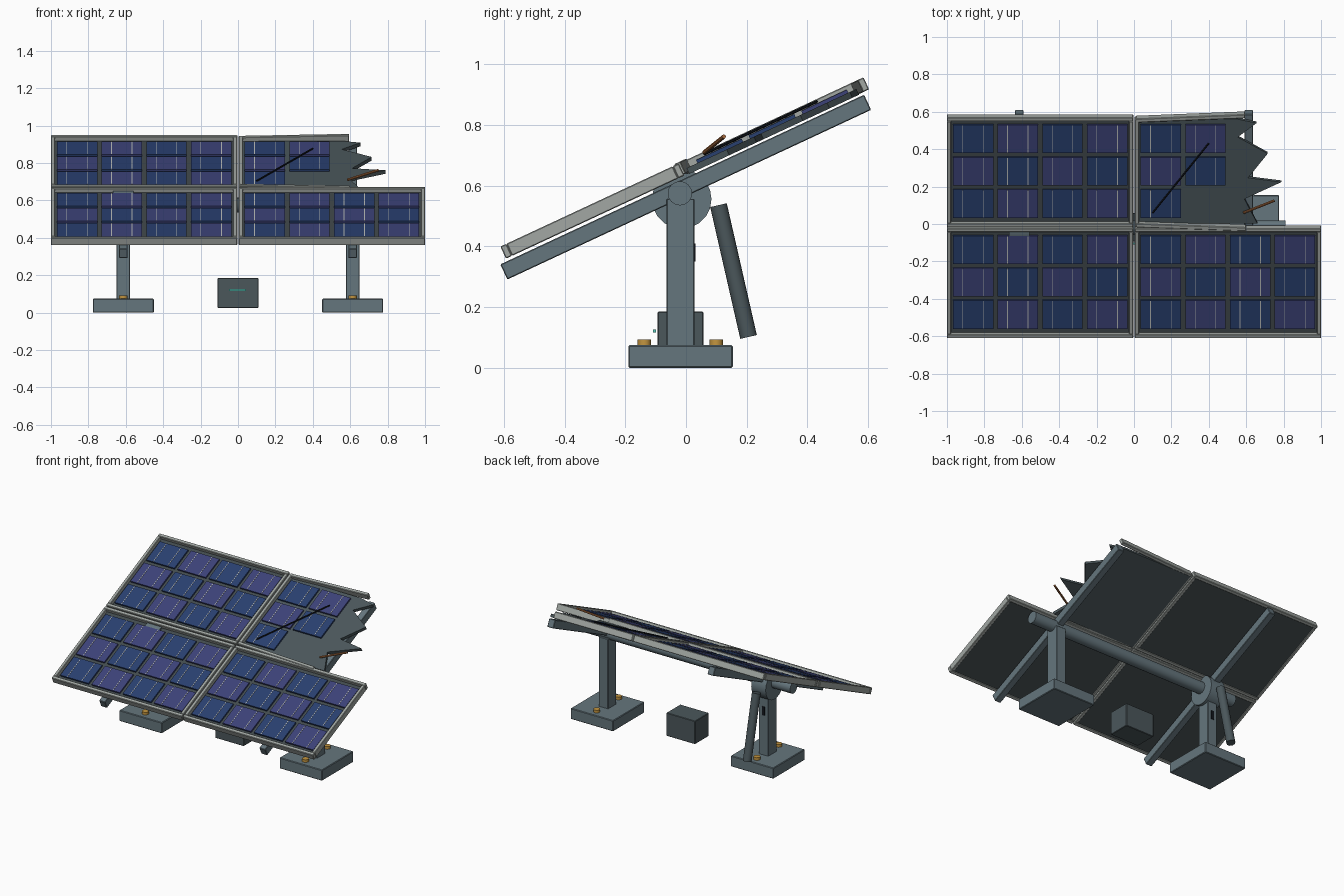
import bpy, bmesh
from math import radians
from mathutils import Matrix, Vector

if "Cube" in bpy.data.objects:
    bpy.data.objects.remove(bpy.data.objects["Cube"])


def mat(name, r, g, b):
    m = bpy.data.materials.new(name)
    m.diffuse_color = (r, g, b, 1)
    m.use_nodes = True
    m.node_tree.nodes["Principled BSDF"].inputs["Base Color"].default_value = m.diffuse_color
    return m


SLATE = mat("slate", 0.13, 0.18, 0.205)
DARK = mat("dark_slate", 0.07, 0.095, 0.105)
FRAME = mat("frame_grey", 0.36, 0.39, 0.37)
BACK = mat("backing", 0.055, 0.07, 0.075)
BLUE = mat("cell_blue", 0.022, 0.05, 0.16)
PURPLE = mat("cell_purple", 0.045, 0.055, 0.19)
LINE = mat("busbar", 0.5, 0.52, 0.5)
BLACK = mat("crack", 0.006, 0.008, 0.012)
BOLT = mat("brass", 0.55, 0.3, 0.05)
COPPER = mat("copper", 0.4, 0.15, 0.05)
TEAL = mat("teal", 0.1, 0.6, 0.5)

# tilted frame: x across, y up the slope, z along the panel normal
TILT = Matrix.Translation((0, -0.02, 0.575)) @ Matrix.Rotation(radians(25), 4, 'X')
FLAT = Matrix()


def finish(name, bm, material, matrix=FLAT, bevel=0):
    me = bpy.data.meshes.new(name)
    bm.to_mesh(me)
    bm.free()
    me.materials.append(material)
    ob = bpy.data.objects.new(name, me)
    ob.matrix_world = matrix
    bpy.context.collection.objects.link(ob)
    if bevel:
        b = ob.modifiers.new("bevel", 'BEVEL')
        b.width, b.segments = bevel, 1
    return ob


def boxes(name, items, material, matrix=FLAT, bevel=0):
    """items: (x0, x1, y0, y1, z0, z1[, spin in degrees about the x0 end])"""
    bm = bmesh.new()
    for x0, x1, y0, y1, z0, z1, *spin in items:
        m = Matrix.Translation(((x0 + x1) / 2, (y0 + y1) / 2, (z0 + z1) / 2))
        m = m @ Matrix.Diagonal((x1 - x0, y1 - y0, z1 - z0, 1))
        if spin:
            p = Matrix.Translation((x0, (y0 + y1) / 2, 0))
            m = p @ Matrix.Rotation(radians(spin[0]), 4, 'Z') @ p.inverted() @ m
        bmesh.ops.create_cube(bm, size=1, matrix=m)
    return finish(name, bm, material, matrix, bevel)


def rod(name, a, b, r, material, sides=16, matrix=FLAT, smooth=True):
    a, b = Vector(a), Vector(b)
    d = b - a
    m = Matrix.Translation((a + b) / 2) @ d.to_track_quat('Z', 'Y').to_matrix().to_4x4()
    bm = bmesh.new()
    bmesh.ops.create_cone(bm, cap_ends=True, segments=sides, radius1=r, radius2=r,
                          depth=d.length, matrix=m)
    ob = finish(name, bm, material, matrix)
    if smooth:
        bpy.context.view_layer.objects.active = ob
        ob.select_set(True)
        bpy.ops.object.shade_smooth_by_angle(angle=radians(35))
        ob.select_set(False)
    return ob


W = 0.022            # frame bar width
N0, N1 = 0.047, 0.091  # frame depth along the normal


def cells(name, cx, cu, keep):
    groups = {BLUE: [], PURPLE: []}
    lines = []
    for col in range(4):
        for row in range(3):
            if not keep(col, row):
                continue
            x, u = cx + (col - 1.5) * 0.239, cu + (row - 1) * 0.191
            groups[PURPLE if (col + row) % 2 else BLUE].append(
                (x - 0.108, x + 0.108, u - 0.083, u + 0.083, 0.064, 0.077))
            for dx in (-0.055, 0.055):
                lines.append((x + dx - 0.002, x + dx + 0.002, u - 0.08, u + 0.08, 0.076, 0.0785))
    boxes(name + "_blue_cells", groups[BLUE], BLUE, TILT)
    boxes(name + "_purple_cells", groups[PURPLE], PURPLE, TILT)
    boxes(name + "_busbars", lines, LINE, TILT)


def panel(name, x0, x1, u0, u1):
    boxes(name + "_frame", [(x0, x1, u0, u0 + W, N0, N1), (x0, x1, u1 - W, u1, N0, N1),
                            (x0, x0 + W, u0 + W, u1 - W, N0, N1),
                            (x1 - W, x1, u0 + W, u1 - W, N0, N1)], FRAME, TILT, 0.003)
    boxes(name + "_backing", [(x0 + 0.015, x1 - 0.015, u0 + 0.015, u1 - 0.015, 0.05, 0.066)],
          BACK, TILT)
    cells(name, (x0 + x1) / 2, (u0 + u1) / 2, lambda c, r: True)


# three whole panels
panel("lower_left_panel", -1, -0.004, -0.61, 0.038)
panel("lower_right_panel", 0.004, 1, -0.61, 0.038)
panel("upper_left_panel", -1, -0.004, 0.045, 0.692)

# broken panel: bent frame bars, torn backing, surviving cells
boxes("broken_panel_frame", [(0.004, 0.004 + W, 0.045, 0.68, N0, N1),
                             (0.01, 0.595, 0.662, 0.684, N0, N1, 2.5),
                             (0.01, 0.6, 0.046, 0.068, N0 + 0.004, N1 + 0.004, -2.2)],
      FRAME, TILT, 0.003)
outline = [(0.02, 0.055), (0.66, 0.055), (0.59, 0.2), (0.788, 0.3), (0.61, 0.325),
           (0.715, 0.468), (0.555, 0.565), (0.655, 0.648), (0.55, 0.672), (0.02, 0.672)]
bm = bmesh.new()
face = bm.faces.new([bm.verts.new((x, u, 0.045)) for x, u in outline])
ext = bmesh.ops.extrude_face_region(bm, geom=[face])
bmesh.ops.translate(bm, vec=(0, 0, 0.021),
                    verts=[v for v in ext["geom"] if isinstance(v, bmesh.types.BMVert)])
bmesh.ops.recalc_face_normals(bm, faces=bm.faces)
finish("torn_backing", bm, DARK, TILT)
cells("broken_panel", 0.502, 0.3685, lambda c, r: (c, r) in {(0, 0), (0, 1), (0, 2), (1, 1), (1, 2)})
rod("crack", (0.1, 0.127, 0.084), (0.4, 0.537, 0.084), 0.005, BLACK, 6, TILT, False)
rod("loose_wire", (0.585, 0.06, 0.71), (0.75, 0.125, 0.762), 0.007, COPPER, 8)

# support rails, torque tube
for side, x in (("left", -0.613), ("right", 0.613)):
    boxes(side + "_rail", [(x - 0.023, x + 0.023, -0.635, 0.687, -0.017, 0.038)], SLATE, TILT, 0.003)
    boxes(side + "_post", [(x - 0.036, x + 0.036, -0.064, 0.028, 0.07, 0.557)], SLATE, bevel=0.003)
    boxes(side + "_foot", [(x - 0.163, x + 0.163, -0.19, 0.154, 0, 0.075)], SLATE, bevel=0.004)
    for end, y in (("front", -0.137), ("back", 0.1)):
        rod(f"{side}_{end}_bolt", (x, y, 0.07), (x, y, 0.093), 0.022, BOLT, 12)
rod("torque_tube", (-0.81, -0.02, 0.575), (0.81, -0.02, 0.575), 0.04, SLATE)

# tilt drive on the left post
rod("drive_hub", (-0.668, -0.014, 0.556), (-0.558, -0.014, 0.556), 0.098, SLATE, 20)
rod("actuator_strut", (-0.613, 0.107, 0.536), (-0.613, 0.206, 0.102), 0.028, DARK)
boxes("post_slot", [(-0.623, -0.603, 0.026, 0.032, 0.35, 0.41)], BLACK)

# control box with indicator
boxes("control_box", [(-0.11, 0.11, -0.094, 0.058, 0.025, 0.185)], DARK, bevel=0.003)
boxes("indicator_strip", [(-0.047, 0.043, -0.109, -0.098, 0.116, 0.127)], TEAL)
